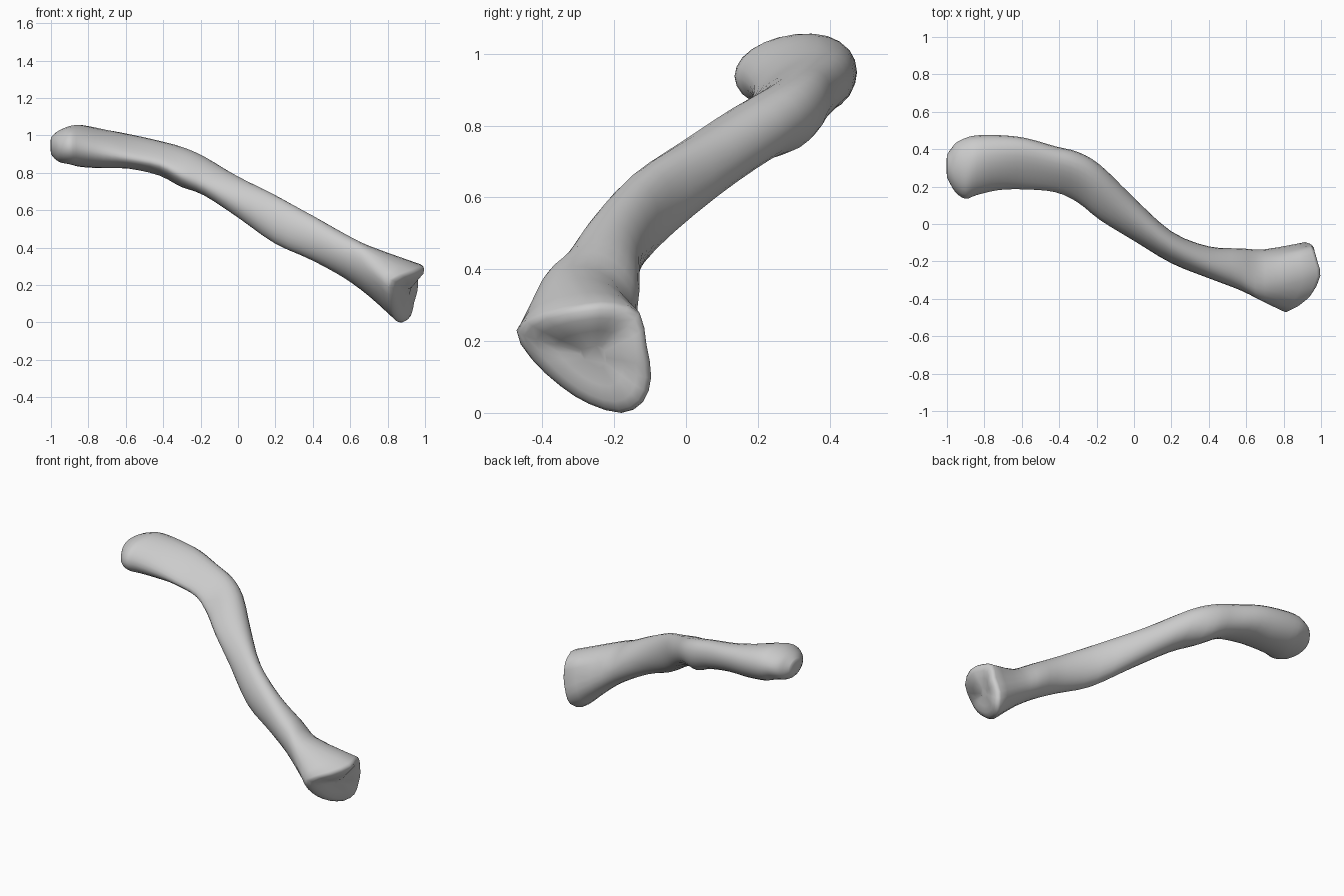
import bpy
import bmesh
from math import sin, cos, tau
from mathutils import Vector

default = bpy.data.objects.get("Cube")
if default:
    bpy.data.objects.remove(default)

SIDES = 12

# Shaft stations: x, front y, back y, bottom z, top z, skew, taper to the front
stations = [
    (-1.0, .25, .37, .90, .99, 0, 0),
    (-.98, .21, .40, .875, 1.01, 0, 0),
    (-.95, .165, .435, .855, 1.03, .1, 0),
    (-.90, .135, .46, .845, 1.05, .1, 0),
    (-.84, .155, .474, .83, 1.055, .1, .1),
    (-.72, .182, .475, .82, 1.03, .2, .2),
    (-.58, .185, .46, .812, 1.0, .3, .35),
    (-.42, .17, .415, .775, .965, .25, .4),
    (-.30, .115, .385, .71, .93, .35, .35),
    (-.18, .02, .315, .67, .88, .45, .2),
    (0, -.09, .14, .56, .78, .35, 0),
    (.2, -.21, -.04, .42, .68, .25, 0),
    (.4, -.29, -.12, .33, .57, 0, 0),
    (.57, -.355, -.13, .235, .475, -.15, 0),
    (.7, -.42, -.135, .14, .41, -.25, 0),
]

# Slanted, three-cornered rim of the flared end
rim = [Vector(p) for p in (
    (.915, -.097, .10), (.94, -.11, .19), (.945, -.13, .28),
    (.965, -.20, .308), (.98, -.28, .305), (.92, -.40, .28),
    (.81, -.472, .23), (.80, -.43, .15), (.81, -.35, .075),
    (.83, -.27, .025), (.865, -.18, 0), (.90, -.12, .03))]


def oval(x, front, back, bottom, top, skew, taper):
    """Skewed egg-shaped ring in a plane of constant x."""
    ring = []
    for i in range(SIDES):
        angle = tau * i / SIDES
        y = (front + back) / 2 + (back - front) / 2 * cos(angle)
        width = (1 + taper * cos(angle)) / (1 + taper * taper / 2)
        height = sin(angle) * cos(skew) * width + cos(angle) * sin(skew)
        z = (bottom + top) / 2 + (top - bottom) / 2 * height
        ring.append(Vector((x, y, z)))
    return ring


def refine(points, steps, closed=False):
    """Smooth curve passing through every given point."""
    count = len(points)

    def at(i):
        return points[i % count] if closed else points[max(0, min(i, count - 1))]

    result = []
    for i in range(count if closed else count - 1):
        a, b, c, d = (at(i + k) for k in (-1, 0, 1, 2))
        for s in range(steps):
            t = s / steps
            result.append(b + (c - a) * t / 2
                          + (a * 2 - b * 5 + c * 4 - d) * t * t / 2
                          + (b * 3 - a - c * 3 + d) * t ** 3 / 2)
    if not closed:
        result.append(points[-1].copy())
    return result


def scaled(ring, factor, push):
    """Copy of a ring shrunk to its middle and moved along the end's axis."""
    middle = sum(ring, Vector()) / len(ring)
    return [middle + (p - middle) * factor + Vector((push, 0, -push * .3))
            for p in ring]


# Smooth the shaft lengthwise, then each ring around
rows = [oval(*s) for s in stations] + [rim]
columns = [refine(list(column), 3) for column in zip(*rows)]
rings = [refine(list(ring), 2, closed=True) for ring in zip(*columns)]

# Rounded tip and softly domed joint face
tip, joint = rings[0], rings[-1]
rings.insert(0, scaled(tip, .5, -.002))
rings += [scaled(joint, f, p) for f, p in (
    (.97, .014), (.9, .025), (.75, .033), (.5, .027), (.2, .02))]

# Skin the rings
bm = bmesh.new()
loops = [[bm.verts.new(p) for p in ring] for ring in rings]
for low, high in zip(loops, loops[1:]):
    for i in range(len(low)):
        j = (i + 1) % len(low)
        bm.faces.new((low[i], low[j], high[j], high[i]))
bm.faces.new(loops[0])
bm.faces.new(loops[-1])
bmesh.ops.recalc_face_normals(bm, faces=bm.faces)
mesh = bpy.data.meshes.new("curved_bone")
bm.to_mesh(mesh)
bm.free()

bone = bpy.data.objects.new("curved_bone", mesh)
bpy.context.collection.objects.link(bone)

# Single plain grey
grey = bpy.data.materials.new("light_grey")
grey.use_nodes = True
colour = (.6, .6, .6, 1)
grey.diffuse_color = colour
grey.node_tree.nodes["Principled BSDF"].inputs["Base Color"].default_value = colour
mesh.materials.append(grey)

bpy.ops.object.select_all(action="DESELECT")
bone.select_set(True)
bpy.context.view_layer.objects.active = bone
bpy.ops.object.shade_smooth_by_angle(angle=.9)
